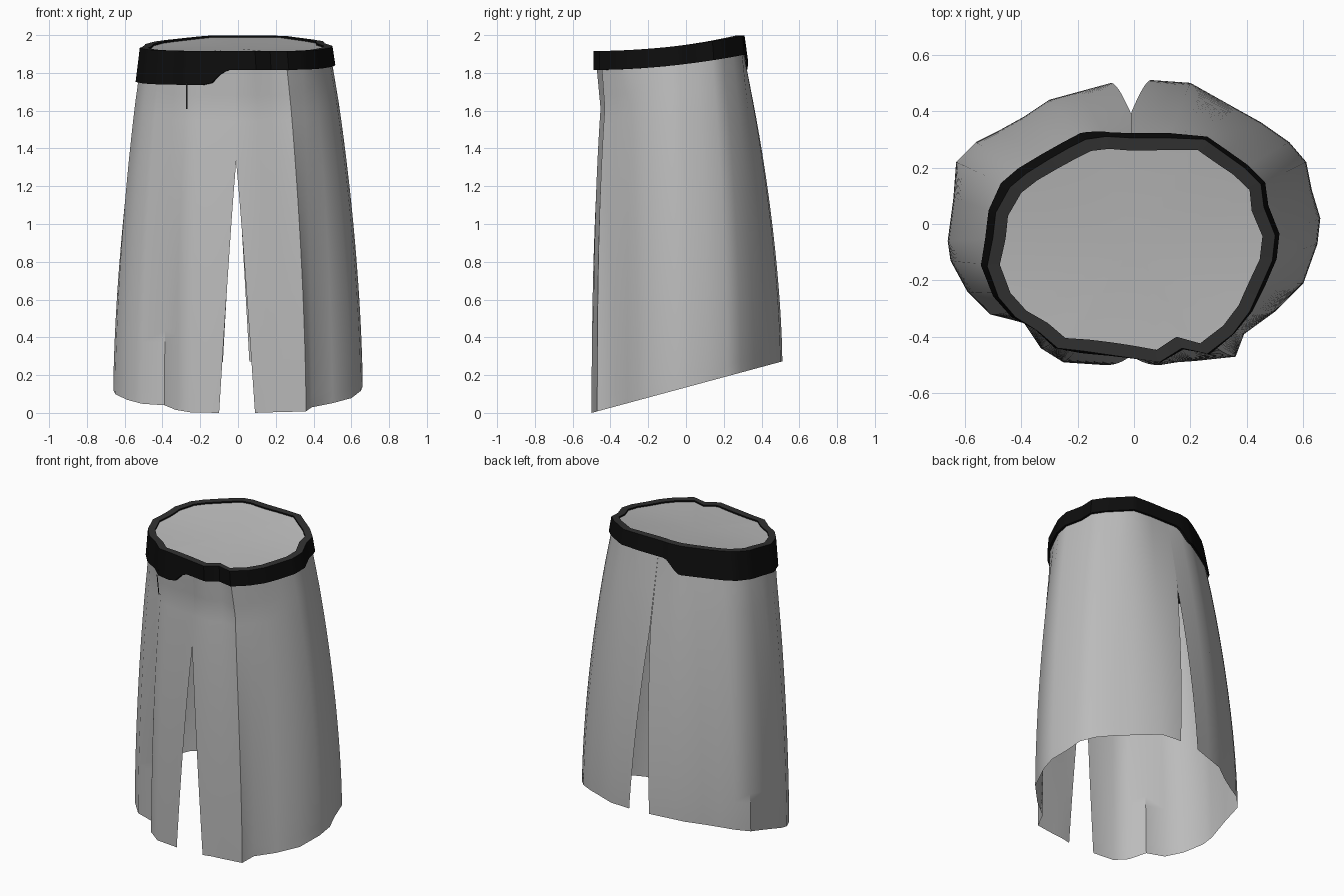
import bpy
from mathutils import Vector

cube = bpy.data.objects.get("Cube")
if cube:
    bpy.data.objects.remove(cube)


def material(name, value):
    mat = bpy.data.materials.new(name)
    mat.use_nodes = True
    color = (value, value, value, 1)
    mat.diffuse_color = color
    mat.node_tree.nodes["Principled BSDF"].inputs["Base Color"].default_value = color
    return mat


cloth = material("light grey cloth", 0.5)
black = material("black waistband", 0.004)
trim = material("dark grey trim", 0.03)


def build(name, verts, faces, mats, rule=None, angle=0.6):
    mesh = bpy.data.meshes.new(name)
    mesh.from_pydata(verts, [], faces)
    for mat in mats:
        mesh.materials.append(mat)
    if rule:
        for poly in mesh.polygons:
            poly.material_index = rule(poly)
    obj = bpy.data.objects.new(name, mesh)
    bpy.context.collection.objects.link(obj)
    bpy.ops.object.select_all(action="DESELECT")
    obj.select_set(True)
    bpy.context.view_layer.objects.active = obj
    bpy.ops.object.shade_smooth_by_angle(angle=angle)
    return obj


# Plan outlines of each half, from front slit to back slit
WAIST_LEFT = [(-.01, -.475), (.09, -.49), (.17, -.44), (.26, -.46), (.35, -.39), (.41, -.31),
              (.45, -.22), (.49, -.13), (.5, -.04), (.46, .06), (.45, .14), (.39, .2),
              (.32, .25), (.25, .3), (.12, .305), (-.01, .305)]
HEM_LEFT = [(.09, -.5), (.15, -.49), (.22, -.485), (.36, -.47), (.39, -.39), (.5, -.31),
            (.6, -.21), (.65, -.07), (.66, .02), (.63, .12), (.61, .22), (.55, .29),
            (.45, .36), (.36, .41), (.2, .5), (.06, .51)]
WAIST_RIGHT = [(-.01, -.475), (-.18, -.45), (-.27, -.44), (-.34, -.38), (-.42, -.33), (-.48, -.26),
               (-.52, -.15), (-.5, -.05), (-.49, .04), (-.44, .13), (-.38, .18), (-.3, .23),
               (-.23, .27), (-.17, .3), (-.1, .31), (-.01, .305)]
HEM_RIGHT = [(-.1, -.5), (-.25, -.49), (-.33, -.44), (-.39, -.35), (-.51, -.32), (-.59, -.24),
             (-.65, -.13), (-.66, -.06), (-.64, .09), (-.63, .22), (-.56, .29), (-.48, .33),
             (-.39, .38), (-.3, .44), (-.19, .47), (-.08, .5)]
CENTRE = Vector((0, -.08))
YOKE_FLARE = 0.28


def pairs(waist, hem):
    return [(Vector(w), Vector(h)) for w, h in zip(waist, hem)]


def rim_z(y):
    return 1.948 + .125 * y + .12 * y * y


def yoke_z(y):
    return 1.65 + .08 * y


def hem_z(y):
    return max(0, .135 + .27 * y)


def inward(p, dist):
    return p + (CENTRE - p).normalized() * dist


# Skirt panels, open between the slit edges
def column(w, h, slit_apex):
    points = []
    low, mid, top = hem_z(h.y), yoke_z(w.y), rim_z(w.y) - .03
    front = max(0, -w.y / .48) ** 2
    rows = 24
    for i in range(rows + 1):
        v = i / rows
        points.append((low + (mid - low) * v, 1 - (1 - YOKE_FLARE) * v ** 1.6, v ** 3))
    for i in range(1, 5):
        k = 1 - i / 4
        points.append((mid + (top - mid) * (1 - k), YOKE_FLARE * k, k))
    result = []
    for z, flare, pull in points:
        p = inward(w.lerp(h, flare), .012 * pull)
        p.y += .025 * front * pull
        if z > mid:
            p = inward(p, .012 * (1 - pull))
        if slit_apex:
            gap = max(0, (slit_apex - z) / (slit_apex - low))
            p.x = w.x + (h.x - w.x) * gap ** .9
        result.append((p.x, p.y, z))
    return result


def skirt_panel(name, halves, flip):
    last = len(halves) - 1
    apex = {0: 1.32, last: 1.42}
    cols = [column(w, h, apex.get(i)) for i, (w, h) in enumerate(halves)]
    n = len(cols[0])
    faces = []
    for c in range(last):
        for r in range(n - 1):
            a, b = c * n + r, (c + 1) * n + r
            face = (a, b, b + 1, a + 1)
            faces.append(face[::-1] if flip else face)
    build(name, [p for col in cols for p in col], faces, [cloth], angle=0.7)


left = pairs(WAIST_LEFT, HEM_LEFT)
right = pairs(WAIST_RIGHT, HEM_RIGHT)
skirt_panel("skirt_left_panel", left, False)
skirt_panel("skirt_right_panel", right, True)

# Waist loop, subdivided so the deep side of the band steps down cleanly
corners = left + right[-2:0:-1]
STEPS = 4
loop = []
for (w0, h0), (w1, h1) in zip(corners, corners[1:] + corners[:1]):
    for s in range(STEPS):
        loop.append((w0.lerp(w1, s / STEPS), h0.lerp(h1, s / STEPS)))
count = len(loop)

# Waistband: closed ring, deeper on the model's right
rings = [[], [], [], []]
for w, h in loop:
    top = rim_z(w.y)
    t = min(1, max(0, (-.06 - w.x) / .1))
    bottom = top - .1 - .08 * t * t * (3 - 2 * t)
    k = (top - bottom) / (top - yoke_z(w.y))
    outer = w.lerp(h, YOKE_FLARE * k)
    for ring, p, z in zip(rings, (w, outer, inward(outer, .045), inward(w, .045)),
                          (top, bottom, bottom, top)):
        ring.append((p.x, p.y, z))
faces = []
for r in range(4):
    for i in range(count):
        j, s = (i + 1) % count, (r + 1) % 4
        faces.append((r * count + i, s * count + i, s * count + j, r * count + j))
build("waistband", sum(rings, []), faces, [black, trim],
      lambda poly: 1 if poly.index >= 3 * count else 0)

# Waist cover just under the rim
cover = [(x, y, z - .01) for x, y, z in rings[3]] + [(CENTRE.x, CENTRE.y, rim_z(CENTRE.y) - .01)]
build("waist_cover", cover, [(i, (i + 1) % count, count) for i in range(count)], [cloth])

# Overlap edge of the wrap below the deep part of the band
edge = [(x, y, z) for z, y in ((1.75, -.462), (1.61, -.442)) for x in (-.275, -.268)]
build("wrap_edge", edge, [(0, 2, 3, 1)], [trim])
